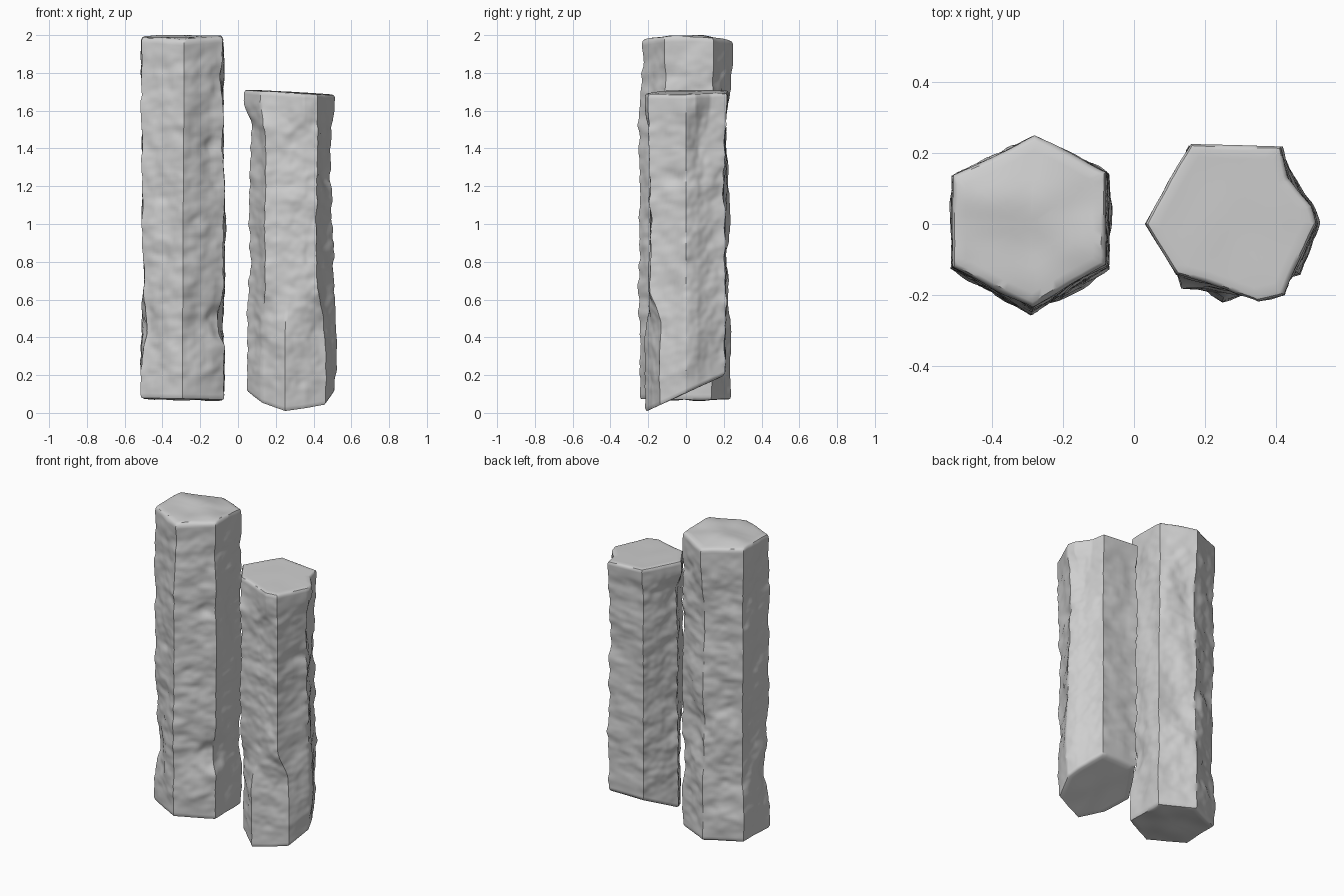
import bpy, bmesh, math
from mathutils import Vector, noise

if "Cube" in bpy.data.objects:
    bpy.data.objects.remove(bpy.data.objects["Cube"])

stone = bpy.data.materials.new("pale grey stone")
stone.diffuse_color = (0.62, 0.62, 0.62, 1)
stone.use_nodes = True
stone.node_tree.nodes["Principled BSDF"].inputs["Base Color"].default_value = stone.diffuse_color


def outline(profiles, t, per_edge):
    """Blend the keyed cross-sections at height t and subdivide each edge."""
    for (t0, a), (t1, b) in zip(profiles, profiles[1:]):
        if t <= t1:
            break
    f = (t - t0) / (t1 - t0)
    f = f * f * (3 - 2 * f)
    corners = [Vector(p).lerp(Vector(q), f) for p, q in zip(a, b)]
    pts = []
    for i, c in enumerate(corners):
        d = corners[(i + 1) % len(corners)]
        pts += [c.lerp(d, k / per_edge) for k in range(per_edge)]
    return pts


def column(name, profiles, center, bottom, top, dents, per_edge, seed, rough, cap_rough, rows=150):
    bm = bmesh.new()
    cx, cy = center
    off = Vector((seed * 7.3, seed * 3.1, seed * 1.7))
    rings = []
    # rough sides
    for r in range(rows + 1):
        t = r / rows
        ring = []
        for p in outline(profiles, t, per_edge):
            x, y = p
            z = bottom(x, y) * (1 - t) + top(x, y) * t
            radial = Vector((x - cx, y - cy, 0)).normalized()
            q = Vector((x, y, z))
            fade = min(1, 0.25 + 9 * min(t, 1 - t))
            s = Vector((x * 6, y * 6, z * 3.5)) + off
            d = rough * noise.noise(s) + rough * 0.55 * noise.noise(q * 13 + off)
            d += rough * 0.25 * noise.noise(q * 28 + off)
            d *= fade
            # chipped hollows (positive depth) and knobs (negative depth)
            for px, py, pz, rad, tall, depth in dents:
                e = ((x - px) ** 2 + (y - py) ** 2) / rad ** 2 + ((z - pz) / tall) ** 2
                d -= depth * math.exp(-e)
            if r in (0, rows):
                d -= 0.006
            ring.append(bm.verts.new(q + radial * d))
        rings.append(ring)
    n = len(rings[0])

    def bridge(a, b):
        for i in range(n):
            j = (i + 1) % n
            bm.faces.new((a[i], a[j], b[j], b[i]))

    for a, b in zip(rings, rings[1:]):
        bridge(a, b)
    # end caps from shrinking rings
    for rim, level, is_top in ((rings[0], bottom, False), (rings[-1], top, True)):
        prev = rim
        for f in (0.96, 0.85, 0.7, 0.55, 0.4, 0.25, 0.1):
            new = []
            for v in rim:
                x, y = cx + (v.co.x - cx) * f, cy + (v.co.y - cy) * f
                bump = cap_rough * noise.noise(Vector((x * 7, y * 7, seed)))
                z = level(x, y) + bump + (0.003 if is_top else -0.003)
                new.append(bm.verts.new((x, y, z)))
            bridge(prev, new) if is_top else bridge(new, prev)
            prev = new
        bm.faces.new(prev if is_top else prev[::-1])
    bmesh.ops.recalc_face_normals(bm, faces=bm.faces)
    me = bpy.data.meshes.new(name)
    bm.to_mesh(me)
    bm.free()
    me.materials.append(stone)
    ob = bpy.data.objects.new(name, me)
    bpy.context.collection.objects.link(ob)
    bpy.context.view_layer.objects.active = ob
    ob.select_set(True)
    bpy.ops.object.shade_smooth_by_angle(angle=math.radians(40))
    ob.select_set(False)


# tall hexagonal column
hex_top = [(-.28, .248), (-.51, .137), (-.51, -.12), (-.285, -.235), (-.08, -.115), (-.08, .145)]
hex_mid = [(-.285, .23), (-.50, .13), (-.505, -.125), (-.29, -.24), (-.07, -.12), (-.075, .14)]
hex_low = [(-.285, .24), (-.505, .13), (-.515, -.125), (-.295, -.247), (-.072, -.128), (-.075, .135)]
tall_dents = [
    (-.07, -.14, .49, .10, .10, .05),     # gash on the front right edge
    (-.07, -.14, .36, .07, .04, -.012),
    (-.50, -.13, .48, .07, .16, .035),    # scoop on the front left edge
    (-.50, .0, .75, .15, .12, .012),
    (-.12, -.15, 1.36, .05, .03, -.014),  # knob on the front
    (-.12, -.15, 1.42, .07, .04, .014),
    (-.40, .19, 1.66, .09, .10, .024),    # hollows at the back
    (-.28, .24, 1.5, .09, .16, .022),
    (-.42, .18, .92, .08, .06, .018),
    (-.18, .20, .80, .10, .16, .02),
    (-.28, .24, 1.0, .07, .08, -.012),
    (-.28, -.24, 1.85, .12, .07, .012),
]
column("tall_stone_column", [(0, hex_low), (.5, hex_mid), (1, hex_top)], (-.29, 0),
       lambda x, y: .075 - .02 * (x + .29),
       lambda x, y: 1.992 - .35 * max(0, abs(y) - .07) ** 1.5 - .012 * abs(x + .25),
       tall_dents, 14, 1, .017, .012)

# short column with a flared, notched top and a slanted base
top_p = [(.033, 0), (.12, -.14), (.24, -.178), (.35, -.218), (.42, -.2), (.512, 0),
         (.5, .05), (.432, .13), (.412, .217), (.16, .227), (.1, .125)]
mid_p = [(.065, 0), (.145, -.175), (.27, -.187), (.35, -.19), (.415, -.187), (.492, 0),
         (.47, .06), (.443, .12), (.408, .205), (.16, .21), (.108, .105)]
low_p = [(.048, .01), (.125, -.12), (.25, -.213), (.36, -.18), (.465, -.14), (.51, 0),
         (.49, .06), (.455, .13), (.412, .208), (.16, .208), (.1, .11)]
short_dents = [
    (.06, 0, 1.5, .09, .08, .015),        # neck under the top lip
    (.47, .08, 1.42, .07, .15, .03),      # scoop below the notch
    (.47, -.06, 1.24, .08, .04, .018),
    (.52, 0, .4, .07, .15, -.014),
    (.06, 0, 1.25, .08, .05, -.014),
]
# small knobs running down the corner ridges
for k in range(13):
    z = .3 + k * .1
    for i, (x, y) in enumerate(((.145, -.18), (.415, -.19), (.49, 0), (.06, 0), (.16, .21), (.41, .205))):
        short_dents.append((x, y, z + .03 * math.sin(k * 2.3 + i), .025, .025, -.007))
column("short_stone_column", [(0, low_p), (.25, low_p), (.4, mid_p), (.87, mid_p), (.97, top_p), (1, top_p)],
       (.28, .0),
       lambda x, y: .108 + .46 * y,
       lambda x, y: 1.708 - .055 * (x - .04) + .01 * y,
       short_dents, 9, 4, .014, .002)
